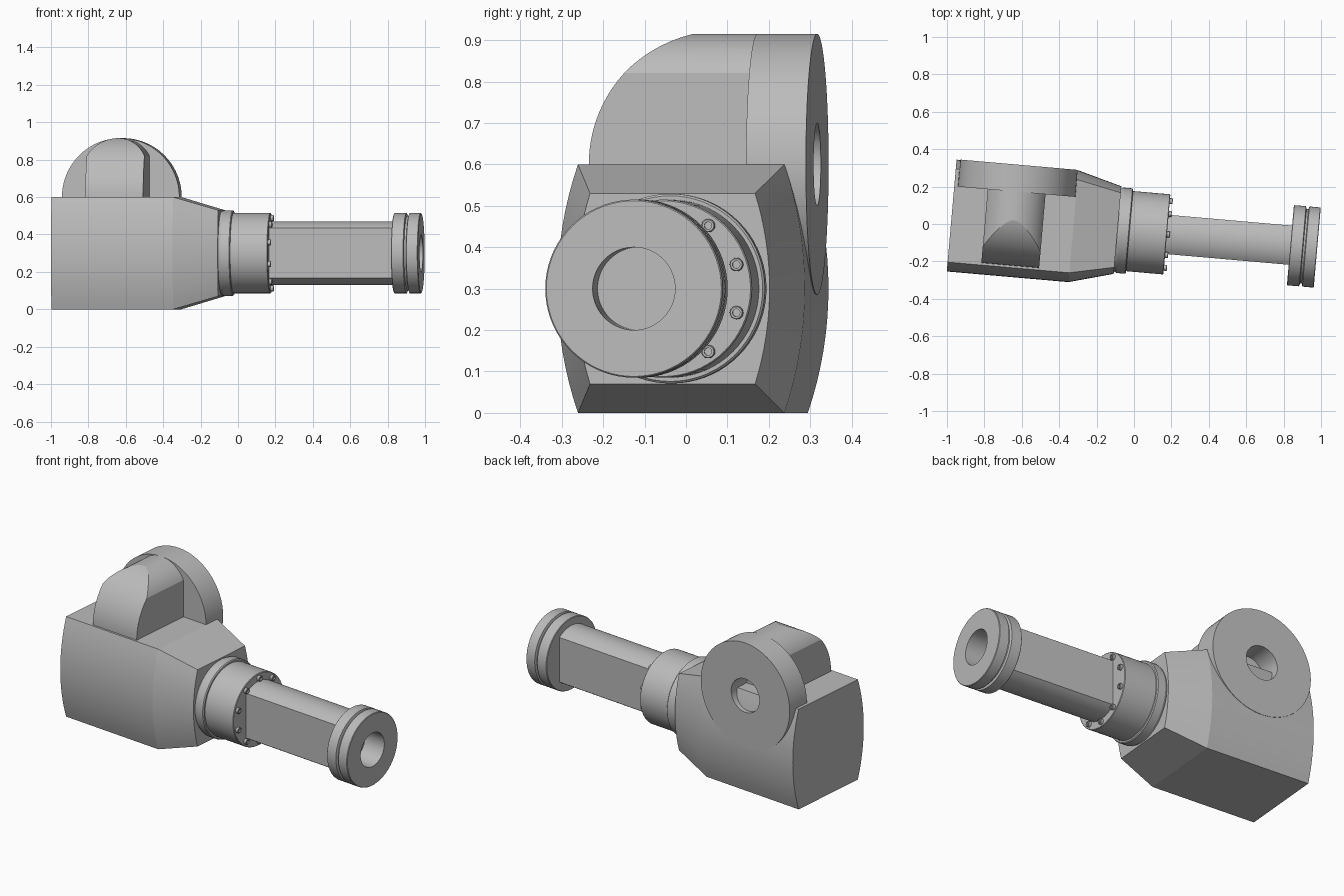
import bpy
import bmesh
from math import sin, cos, pi, sqrt, asin, radians
from mathutils import Matrix, Vector

cube = bpy.data.objects.get("Cube")
if cube:
    bpy.data.objects.remove(cube, do_unlink=True)

TURN = Matrix.Rotation(radians(-5), 4, 'Z')    # whole model is yawed slightly
AXIS_Y, AXIS_Z = -0.04, 0.3                    # main arm axis
EYE_X, EYE_Z = -0.64, 0.6                      # upper ring centre
ALONG_X = Matrix.Translation((0, AXIS_Y, AXIS_Z)) @ Matrix.Rotation(pi / 2, 4, 'Y')
ALONG_Y = Matrix.Translation((EYE_X, 0, EYE_Z)) @ Matrix.Rotation(-pi / 2, 4, 'X')

grey = bpy.data.materials.new("plain grey")
grey.use_nodes = True
tone = (0.5, 0.5, 0.5, 1)
grey.diffuse_color = tone
grey.node_tree.nodes["Principled BSDF"].inputs["Base Color"].default_value = tone


def finish(name, bm, local=Matrix()):
    bmesh.ops.remove_doubles(bm, verts=bm.verts, dist=1e-5)
    bmesh.ops.recalc_face_normals(bm, faces=bm.faces)
    bm.transform(TURN @ local)
    mesh = bpy.data.meshes.new(name)
    bm.to_mesh(mesh)
    bm.free()
    mesh.materials.append(grey)
    obj = bpy.data.objects.new(name, mesh)
    bpy.context.collection.objects.link(obj)
    bpy.ops.object.select_all(action='DESELECT')
    obj.select_set(True)
    bpy.context.view_layer.objects.active = obj
    bpy.ops.object.shade_smooth_by_angle(angle=radians(12))
    return obj


def loft(bm, sections, caps=True):
    rings = [[bm.verts.new(p) for p in s] for s in sections]
    n = len(rings[0])
    for a, b in zip(rings, rings[1:]):
        for i in range(n):
            j = (i + 1) % n
            bm.faces.new((a[i], a[j], b[j], b[i]))
    if caps:
        bm.faces.new(rings[0])
        bm.faces.new(rings[-1])
    return rings


def lathe(name, profile, local, seg=72):
    """Turn (radius, height) points; both ends are closed with discs."""
    bm = bmesh.new()
    loft(bm, [[(r * cos(2 * pi * k / seg), r * sin(2 * pi * k / seg), h)
               for k in range(seg)] for r, h in profile])
    return finish(name, bm, local)


# Housing: barrel-sided block that tapers towards the neck
def barrel(x, half_w, bulge, half_h, steps=16):
    radius = (half_h ** 2 + bulge ** 2) / (2 * bulge)
    top = asin(half_h / radius)
    side = []
    for k in range(steps + 1):
        a = -top + 2 * top * k / steps
        side.append((half_w + bulge - radius * (1 - cos(a)), radius * sin(a)))
    loop = side + [(-y, z) for y, z in reversed(side)]
    return [(x, AXIS_Y + y, AXIS_Z + z) for y, z in loop]


bm = bmesh.new()
loft(bm, [barrel(-0.975, 0.25, 0.05, 0.3),
          barrel(-0.322, 0.25, 0.05, 0.3),
          barrel(-0.085, 0.2, 0.035, 0.23)])
finish("housing", bm)

# Neck collar with a shallow step
lathe("neck_collar", [(0.222, -0.1), (0.222, -0.085), (0.229, -0.07), (0.229, -0.025),
                      (0.224, -0.02), (0.215, -0.02), (0.215, 0.177), (0.212, 0.18)], ALONG_X)

# Ring of socket bolts on the collar face
for k in range(10):
    a = 2 * pi * k / 10
    spot = Matrix.Translation((0.188 * cos(a), 0.188 * sin(a), 0))
    lathe("collar_bolt", [(0.016, 0.17), (0.016, 0.194), (0.014, 0.196),
                          (0.009, 0.196), (0.009, 0.188)], ALONG_X @ spot, 20)

# Main arm: round bar with two flattened sides
R_ARM, FLAT = 0.17, 0.105
edge = asin(FLAT / R_ARM)
cap = [(R_ARM * sin(a), R_ARM * cos(a))
       for a in (-edge + 2 * edge * k / 16 for k in range(17))]
section = cap + [(-y, -z) for y, z in cap]
bm = bmesh.new()
loft(bm, [[(x, AXIS_Y + y, AXIS_Z + z) for y, z in section] for x in (0.17, 0.85)])
finish("main_arm", bm)

# End flange with a groove and a blind bore
lathe("end_flange", [(0.212, 0.843), (0.215, 0.846), (0.215, 0.908), (0.2, 0.912),
                     (0.2, 0.922), (0.215, 0.926), (0.215, 0.984), (0.212, 0.987),
                     (0.1, 0.987), (0.1, 0.85)], ALONG_X)

# Upper ring with a blind bore facing the back
lathe("upper_ring", [(0.315, 0.117), (0.315, 0.262), (0.1, 0.262), (0.1, 0.125)], ALONG_Y, 96)

# Upper arm: flattened round bar whose front rolls down to the housing
HALF, R_TOP, TOP = 0.155, 0.174, EYE_Z + 0.315
FRONT, R_FRONT = -0.278, 0.326
shoulder = asin(HALF / R_TOP)
spring = TOP - R_TOP + R_TOP * cos(shoulder)


def front_y(z):
    rise = max(z - EYE_Z, 0)
    return FRONT + R_FRONT - sqrt(R_FRONT ** 2 - rise ** 2)


right = [(HALF, 0.45)]
right += [(HALF, EYE_Z + (spring - EYE_Z) * k / 12) for k in range(13)]
right += [(R_TOP * sin(a), TOP - R_TOP + R_TOP * cos(a))
          for a in (shoulder * (1 - k / 20) for k in range(1, 20))]
right.append((0.002, TOP))
outline = right + [(-x, z) for x, z in reversed(right)]
bm = bmesh.new()
front, back = loft(bm, [[(EYE_X + x, front_y(z), z) for x, z in outline],
                        [(EYE_X + x, 0.13, z) for x, z in outline]], caps=False)
bm.faces.new(back)
last = len(front) - 1
for i in range(len(right) - 1):
    bm.faces.new((front[i], front[i + 1], front[last - i - 1], front[last - i]))
finish("upper_arm", bm)
